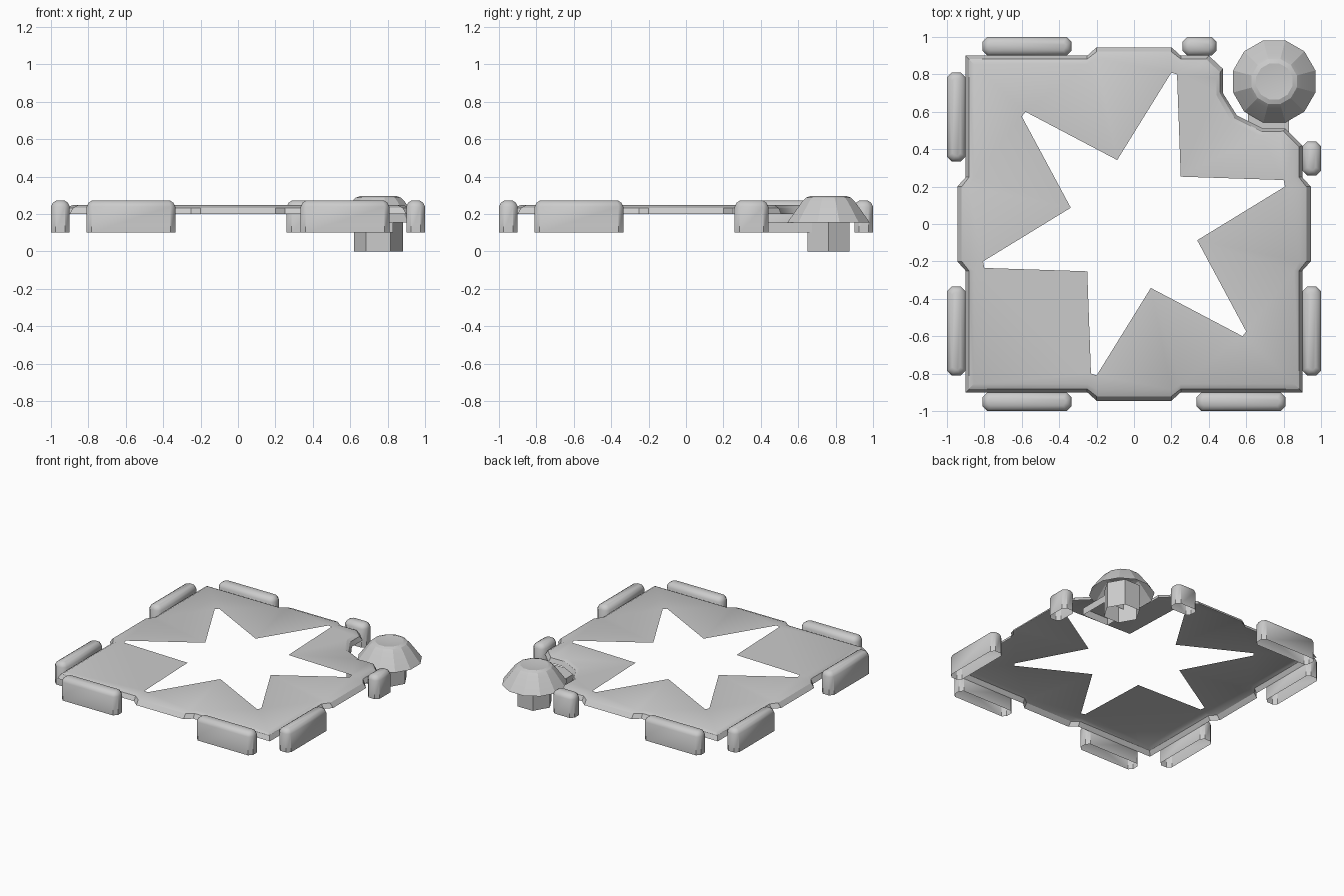
import bpy, bmesh, math

if "Cube" in bpy.data.objects:
    bpy.data.objects.remove(bpy.data.objects["Cube"])

def finish(name, bm, angle=30):
    me = bpy.data.meshes.new(name)
    bm.to_mesh(me)
    bm.free()
    ob = bpy.data.objects.new(name, me)
    bpy.context.collection.objects.link(ob)
    bpy.ops.object.select_all(action='DESELECT')
    ob.select_set(True)
    bpy.context.view_layer.objects.active = ob
    bpy.ops.object.shade_smooth_by_angle(angle=math.radians(angle))
    return ob

def bridge(bm, a, b):
    n = len(a)
    for i in range(n):
        j = (i + 1) % n
        bm.faces.new((a[i], a[j], b[j], b[i]))

def loft(name, rings, cap_centre=None, angle=30):
    """Skin counter-clockwise rings from bottom to top; the bottom stays open."""
    bm = bmesh.new()
    loops = [[bm.verts.new(p) for p in r] for r in rings]
    for a, b in zip(loops, loops[1:]):
        bridge(bm, a, b)
    top = loops[-1]
    if cap_centre:
        c = bm.verts.new(cap_centre)
        for i in range(len(top)):
            bm.faces.new((top[i], top[(i + 1) % len(top)], c))
    else:
        bm.faces.new(top)
    return finish(name, bm, angle)

def ngon(cx, cy, z, r, n, turn=0.0):
    return [(cx + r * math.cos(turn + math.tau * i / n),
             cy + r * math.sin(turn + math.tau * i / n), z) for i in range(n)]

def outline(corner, edge, bulge, notch):
    """Square outline with a bulge on each side and one notched corner."""
    pts = []
    side = [(-corner, -edge), (-.25, -edge), (-.2, -bulge), (.2, -bulge), (.25, -edge)]
    for k in range(4):
        for i, (x, y) in enumerate(side):
            if k == 2 and i == 0:
                pts += notch
                continue
            for _ in range(k):
                x, y = -y, x
            pts.append((x, y))
    return pts

# Plate: rounded rim and flat top with a six-pointed star opening
outer = outline(.9, .9, .945, [(.9, .42), (.81, .51), (.69, .51), (.55, .58),
                               (.475, .7), (.475, .83), (.4, .9)])
inner = outline(.855, .855, .885, [(.855, .4), (.78, .475), (.67, .472), (.52, .55),
                                   (.44, .69), (.44, .78), (.365, .855)])
middle = [(a[0] * .6 + b[0] * .4, a[1] * .6 + b[1] * .4) for a, b in zip(outer, inner)]
half = [(.2, .81), (.23, .80), (.25, .253), (.8, .235), (.807, .2),
        (.338, -.087), (.6, -.575), (.58, -.6), (.09, -.342)]
star = half + [(-x, -y) for x, y in half]

bm = bmesh.new()
rim = [[bm.verts.new((x, y, z)) for x, y in pts]
       for pts, z in ((outer, .2), (middle, .233), (inner, .247))]
bridge(bm, rim[0], rim[1])
bridge(bm, rim[1], rim[2])
hole = [bm.verts.new((x, y, .247)) for x, y in star]
edges = []
for lp in (rim[2], hole):
    for i in range(len(lp)):
        pair = (lp[i], lp[(i + 1) % len(lp)])
        edges.append(bm.edges.get(pair) or bm.edges.new(pair))
bmesh.ops.triangle_fill(bm, use_beauty=True, use_dissolve=False, edges=edges, normal=(0, 0, 1))
bm.normal_update()
for f in bm.faces:
    if f.normal.z < 0:
        f.normal_flip()
finish("star_plate", bm)

# Bumpers around the edge: (centre x, centre y, half length, runs along x)
def bumper(name, cx, cy, hl, along_x):
    def ring(z, inset, c):
        a, b = hl - inset, .05 - inset
        pts = [(a, -b + c), (a, b - c), (a - c, b), (-a + c, b),
               (-a, b - c), (-a, -b + c), (-a + c, -b), (a - c, -b)]
        if not along_x:
            pts = [(-y, x) for x, y in pts]
        return [(cx + x, cy + y, z) for x, y in pts]
    loft(name, [ring(.1, 0, .025), ring(.24, 0, .025),
                ring(.26, .01, .022), ring(.272, .028, .015)], angle=40)

for s, label in ((-1, "left"), (1, "right")):
    bumper("front_bumper_" + label, s * .572, -.95, .237, True)
bumper("back_bumper_left", -.572, .95, .237, True)
bumper("back_bumper_short", .35, .95, .09, True)
for s, label in ((-1, "front"), (1, "back")):
    bumper("left_bumper_" + label, -.95, s * .572, .237, False)
bumper("right_bumper_front", .95, -.572, .237, False)
bumper("right_bumper_short", .95, .35, .09, False)

# Corner post with a mushroom cap
cx, cy = .75, .762
loft("post", [ngon(cx, cy, z, .131, 6) for z in (0, .2)])
t = math.radians(15)
loft("post_cap", [ngon(cx, cy, z, r, 12, t) for z, r in
                  ((.155, .2277), (.265, .147), (.287, .125), (.296, .1))],
     cap_centre=(cx, cy, .285), angle=20)

# Bracket joining the post to the plate
loft("post_bracket", [[(.61, .44, z), (.83, .44, z), (.83, .68, z), (.61, .68, z)]
                      for z in (.1, .155)])
